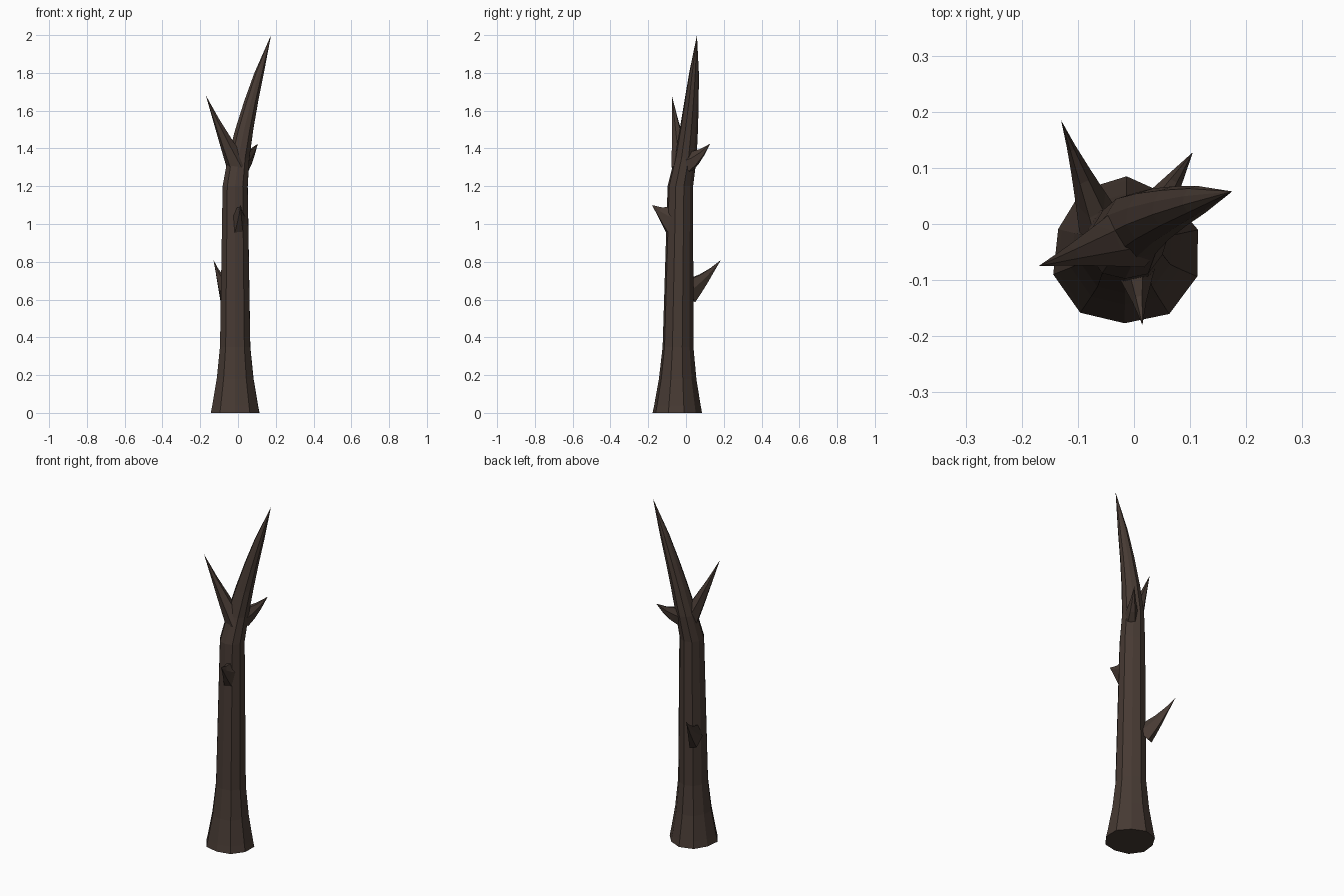
import bpy
import bmesh
import math
from mathutils import Vector

if "Cube" in bpy.data.objects:
    bpy.data.objects.remove(bpy.data.objects["Cube"], do_unlink=True)

bark = bpy.data.materials.new("dark_bark")
bark.use_nodes = True
colour = (0.062, 0.042, 0.033, 1)
bark.diffuse_color = colour
bark.node_tree.nodes["Principled BSDF"].inputs["Base Color"].default_value = colour


def make_ring(bm, centre, across, deep, sides, turn):
    """Add one polygon ring spanned by the vectors across and deep."""
    ring = []
    for side in range(sides):
        angle = math.tau * side / sides + turn
        # Every third corner is pulled in a little to groove the bark
        groove = 0.94 if side % 3 == 1 else 1
        offset = across * math.cos(angle) + deep * math.sin(angle)
        ring.append(bm.verts.new(centre + offset * groove))
    return ring


def finish(name, bm, rings, tip):
    """Skin the rings, close them to a point and add the object."""
    bm.faces.new(rings[0])
    for lower, upper in zip(rings, rings[1:]):
        for side in range(len(lower)):
            bm.faces.new((lower[side - 1], lower[side], upper[side], upper[side - 1]))
    point = bm.verts.new(tip)
    last = rings[-1]
    for side in range(len(last)):
        bm.faces.new((last[side - 1], last[side], point))
    bmesh.ops.recalc_face_normals(bm, faces=bm.faces)
    mesh = bpy.data.meshes.new(name)
    bm.to_mesh(mesh)
    bm.free()
    mesh.materials.append(bark)
    bpy.context.collection.objects.link(bpy.data.objects.new(name, mesh))


# Trunk: flared foot and slim column, then a leaning splintered top
SHOULDER, TOP, FLARE = 1.2, 2.0, 0.35


def trunk_centre(z):
    lean = max(0, (z - SHOULDER) / (TOP - SHOULDER))
    x = -0.015 + 0.19 * lean ** 1.4
    y = -0.05 + 0.015 * min(z, SHOULDER) + 0.09 * lean ** 0.7
    return Vector((x, y, z))


def trunk_radius(z):
    column = 0.09 - 0.017 * min(z, SHOULDER)
    flare = 0.045 * max(0, 1 - z / FLARE) ** 1.5
    lean = max(0, (z - SHOULDER) / (TOP - SHOULDER))
    return column * (1 - lean) ** 0.7 + flare


def build_trunk():
    bm = bmesh.new()
    rings = []
    for z in (0, 0.04, 0.18, FLARE, 0.6, 0.9, SHOULDER, 1.35, 1.5, 1.65, 1.8):
        radius = trunk_radius(z)
        across, deep = Vector((radius, 0, 0)), Vector((0, radius, 0))
        rings.append(make_ring(bm, trunk_centre(z), across, deep, sides=10, turn=0.3))
    finish("trunk", bm, rings, trunk_centre(TOP))


def build_branch(name, root, tip, width, height, sag=0, steps=3, taper=1):
    """A tapering spike from inside the trunk, sagging between its ends."""
    root, tip = Vector(root), Vector(tip)
    direction = (tip - root).normalized()
    across = direction.cross(Vector((0, 0, 1))).normalized()
    deep = across.cross(direction)
    bm = bmesh.new()
    rings = []
    for step in range(steps):
        along = step / steps
        centre = root.lerp(tip, along)
        centre.z -= sag * math.sin(math.pi * along)
        size = (1 - along) ** taper
        rings.append(make_ring(bm, centre, across * width * size, deep * height * size, sides=6, turn=0))
    finish(name, bm, rings, tip)


build_trunk()

# Upper fork on the model's right
build_branch("fork_branch", (0, -0.02, 1.3), (-0.17, -0.075, 1.68),
             width=0.06, height=0.06, sag=0.01, taper=1.1)

# Broken stub near the top, at the back left
build_branch("upper_stub", (0.02, 0, 1.33), (0.105, 0.128, 1.425),
             width=0.04, height=0.07, sag=0.015)

# Short stub on the front
build_branch("front_stub", (0, -0.06, 1.03), (0.015, -0.18, 1.1),
             width=0.045, height=0.1, sag=0.01, taper=1.2)

# Long thin twig at the back right
build_branch("back_twig", (-0.06, 0, 0.64), (-0.13, 0.185, 0.81),
             width=0.04, height=0.08, sag=0.015, steps=4, taper=1.2)
